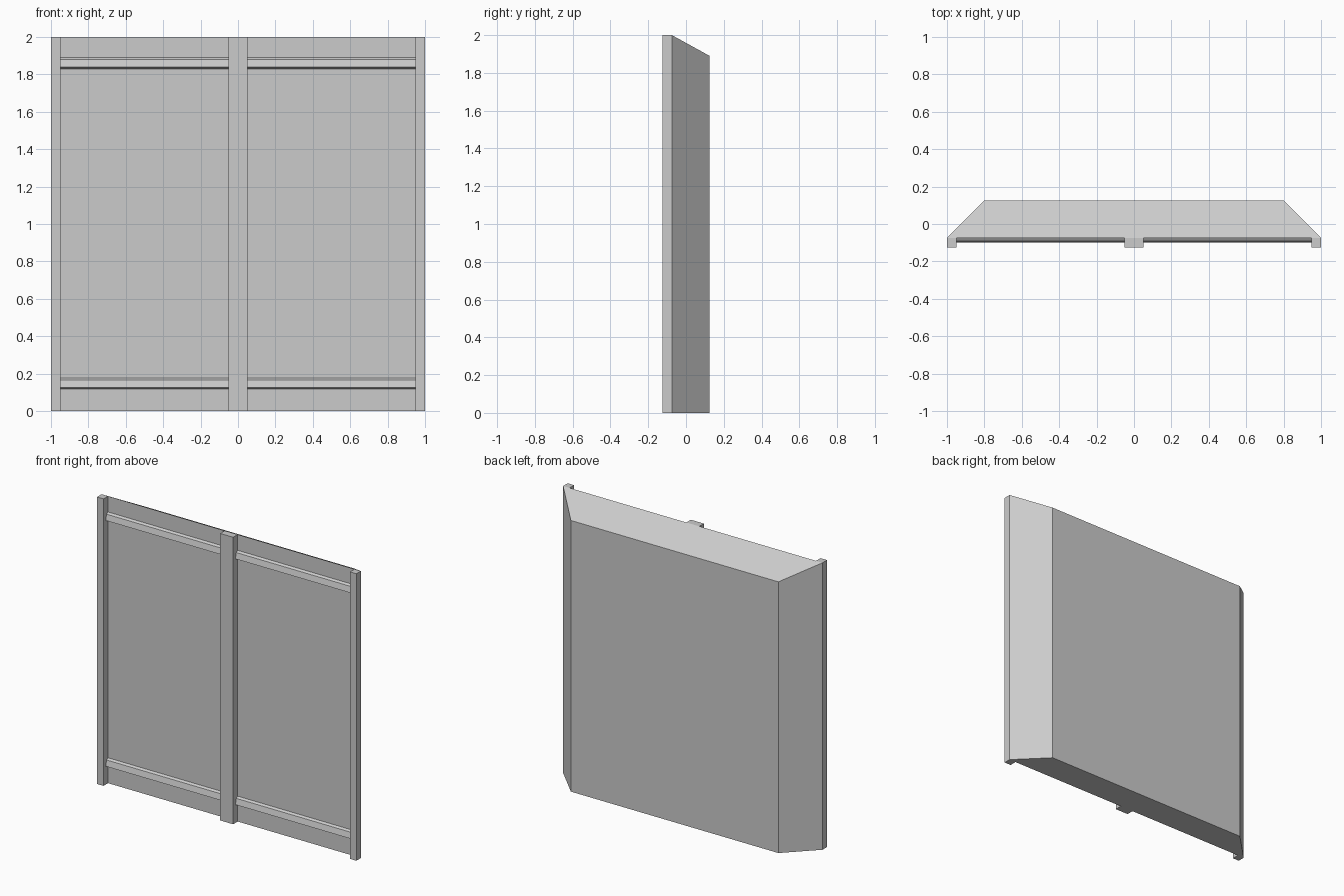
import bpy
import bmesh

if "Cube" in bpy.data.objects:
    bpy.data.objects.remove(bpy.data.objects["Cube"])

FRONT, PANEL, BACK = -0.125, -0.075, 0.125


def make_object(name, bm):
    bmesh.ops.recalc_face_normals(bm, faces=bm.faces)
    mesh = bpy.data.meshes.new(name)
    bm.to_mesh(mesh)
    bm.free()
    ob = bpy.data.objects.new(name, mesh)
    bpy.context.collection.objects.link(ob)
    return ob


def loft(name, ring_a, ring_b):
    """Closed solid between two matching outlines."""
    bm = bmesh.new()
    a = [bm.verts.new(p) for p in ring_a]
    b = [bm.verts.new(p) for p in ring_b]
    n = len(a)
    bm.faces.new(a)
    bm.faces.new(b)
    for i in range(n):
        j = (i + 1) % n
        bm.faces.new((a[i], a[j], b[j], b[i]))
    return make_object(name, bm)


def outline(x0, x1, z0, z1, y):
    return [(x0, y, z0), (x1, y, z0), (x1, y, z1), (x0, y, z1)]


# Panel body: back face is narrower and lower, the bottom stays flat
loft("panel_body", outline(-1, 1, 0, 2, PANEL), outline(-0.8, 0.8, 0, 1.89, BACK))

# Upright posts on the front
for name, x0, x1 in (("left_post", -1, -0.95),
                     ("centre_post", -0.05, 0.05),
                     ("right_post", 0.95, 1)):
    loft(name, outline(x0, x1, 0, 2, FRONT), outline(x0, x1, 0, 2, PANEL))

# Slightly tilted rails between the posts, (y, height) profile
profile = [(PANEL, 0.06), (-0.09, 0.05), (-0.1, 0.01), (PANEL, 0.0)]
for level, z in (("upper", 1.83), ("lower", 0.117)):
    for side, x0, x1 in (("left", -0.95, -0.05), ("right", 0.05, 0.95)):
        loft(f"{level}_{side}_rail",
             [(x0, y, z + h) for y, h in profile],
             [(x1, y, z + h) for y, h in profile])
